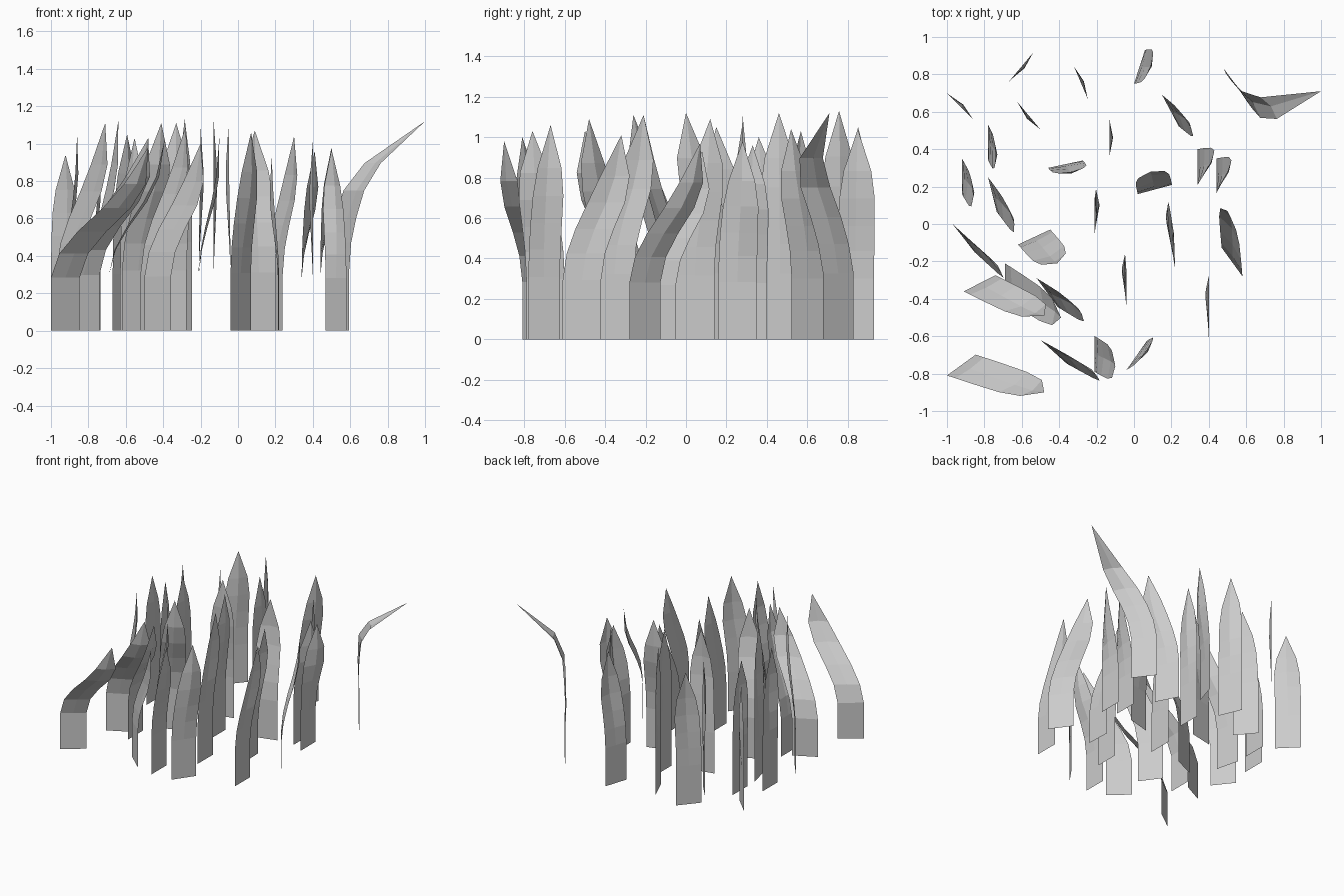
import bpy, math
from mathutils import Vector

WIDTH = 0.19
LEVELS = [0, 0.29, 0.42, 0.54, 0.67, 0.80, 1.0]     # share of blade height
WIDTHS = [1, 1, 1, 1, 0.97, 0.76, 0]                # taper to a point
BEND = [0, 0, 0.10, 0.32, 0.62, 0.84, 1.0]          # sideways sweep
FLICK = [0, 0, 0.01, 0.05, 0.12, 0.33, 1.0]         # late outward flick
CUP = [0, 0, 0.006, 0.012, 0.018, 0.016, 0]         # fold along the middle
BOW = [0, 0, 0.2, 0.5, 0.9, 1.0, 0]                 # sag before the tip


def blade(name, x, y, angle, tip, bend=BEND, bow=(0, 0), twist=0):
    """Flat strip from base corner (x, y), running along angle, swept to tip."""
    a = math.radians(angle)
    along = Vector((math.cos(a), math.sin(a), 0))
    normal = Vector((-along.y, along.x, 0))
    base = Vector((x, y, 0)) + along * WIDTH / 2
    sweep = Vector((tip[0], tip[1], 0)) - base
    if sweep.dot(normal) < 0:
        normal = -normal
    verts, faces = [], []
    for lv, w, f, c, b in zip(LEVELS, WIDTHS, bend, CUP, BOW):
        mid = base + sweep * f + Vector((bow[0] * b, bow[1] * b, lv * tip[2]))
        if w == 0:
            verts.append(mid)
        else:
            t = a + math.radians(twist) * f
            half = Vector((math.cos(t), math.sin(t), 0)) * WIDTH / 2 * w
            verts += [mid - half, mid + normal * c, mid + half]
    for i in range(len(LEVELS) - 2):
        for j in (0, 1):
            k = 3 * i + j
            faces.append((k, k + 1, k + 4, k + 3))
    k = len(verts) - 4
    faces += [(k, k + 1, k + 3), (k + 1, k + 2, k + 3)]
    mesh = bpy.data.meshes.new(name)
    mesh.from_pydata([v[:] for v in verts], [], faces)
    ob = bpy.data.objects.new(name, mesh)
    bpy.context.collection.objects.link(ob)


# left half: blades swept toward +x and -y (corner x, y, angle, tip x, y, z)
left_blades = [
    (-1.00, -0.81, 36, -0.48, -0.90, 0.98),
    (-0.91, -0.36, 27, -0.48, -0.49, 1.03),
    (-0.69, -0.21, -90, -0.39, -0.50, 1.03),
    (-0.97, 0.00, -52, -0.71, -0.26, 1.11),
    (-0.78, 0.25, -76, -0.64, 0.00, 1.12),
    (-0.52, -0.29, -54, -0.28, -0.48, 1.09),
    (-0.50, -0.62, -42, -0.20, -0.81, 1.00),
    (-0.21, -0.60, -90, -0.10, -0.76, 1.03),
    (-0.78, 0.53, -90, -0.74, 0.36, 1.00),
    (-0.92, 0.35, -90, -0.86, 0.15, 1.05),
    (-0.62, -0.11, 25, -0.41, -0.21, 1.11),
    (-0.46, 0.30, 12, -0.33, 0.28, 1.11),
]
# right half: blades swept toward +y and +x
right_blades = [
    (-0.04, -0.78, 55, 0.07, -0.67, 1.06),
    (-0.04, -0.45, 90, -0.05, -0.21, 1.11),
    (0.40, -0.61, 90, 0.40, -0.32, 1.01),
    (0.58, -0.28, 126, 0.50, 0.07, 0.97),
    (0.22, -0.24, 92, 0.18, 0.08, 0.93),
    (0.02, 0.16, 15, 0.09, 0.28, 1.07),
    (0.15, 0.69, -62, 0.30, 0.52, 1.04),
    (0.00, 0.75, 72, 0.09, 0.85, 1.04),
    (-0.21, -0.05, 90, -0.20, 0.12, 1.09),
]
# blades that turn as they rise
turning_blades = [
    (0.34, 0.21, 90, 0.41, 0.33, 0.96),
    (0.44, 0.16, 90, 0.50, 0.28, 0.98),
]
# nearly upright blades (corner x, y, angle, height, tip along base)
upright_blades = [
    (-0.32, 0.84, -67, 1.13, 0.09),
    (-0.67, 0.76, 50, 1.05, 0.12),
    (-1.00, 0.70, -45, 0.94, 0.11),
    (-0.63, 0.66, -50, 1.03, 0.12),
    (-0.13, 0.37, 90, 1.12, 0.09),
]

for group, rows in (("left_blade", left_blades), ("right_blade", right_blades)):
    for n, (x, y, ang, *tip) in enumerate(rows):
        blade(f"{group}_{n + 1}", x, y, ang, tip)

for n, (x, y, ang, *tip) in enumerate(turning_blades):
    blade(f"turning_blade_{n + 1}", x, y, ang, tip, twist=-30)

for n, (x, y, ang, h, s) in enumerate(upright_blades):
    a = math.radians(ang)
    tip = (x + math.cos(a) * s, y + math.sin(a) * s, h)
    blade(f"upright_blade_{n + 1}", x, y, ang, tip)

# one blade flicking far outward
blade("outflung_blade", 0.48, 0.83, -53, (1.0, 0.71, 1.12), FLICK, bow=(0.03, -0.12))
